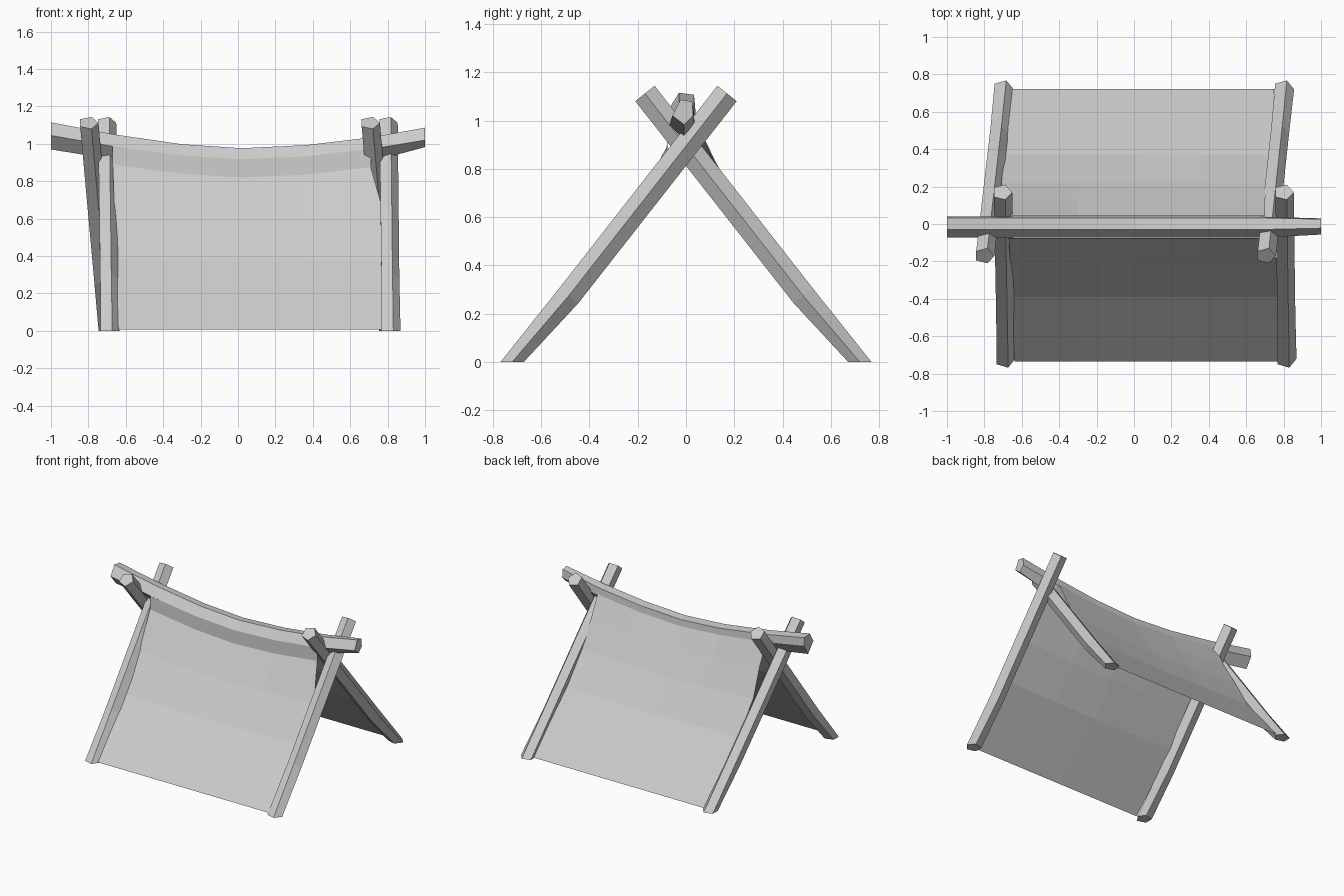
import bpy, math
from mathutils import Vector

if "Cube" in bpy.data.objects:
    bpy.data.objects.remove(bpy.data.objects["Cube"])


def make_object(name, verts, faces):
    mesh = bpy.data.meshes.new(name)
    mesh.from_pydata(verts, [], faces)
    mesh.update()
    obj = bpy.data.objects.new(name, mesh)
    bpy.context.collection.objects.link(obj)
    return obj


def loft(name, rings):
    """Skin a list of equal-sized rings and cap both ends."""
    n = len(rings[0])
    verts = [v for ring in rings for v in ring]
    faces = [(i * n + j, i * n + (j + 1) % n, (i + 1) * n + (j + 1) % n, (i + 1) * n + j)
             for i in range(len(rings) - 1) for j in range(n)]
    faces += [tuple(reversed(range(n))), tuple(range(len(verts) - n, len(verts)))]
    return make_object(name, verts, faces)


def leg(name, x_foot, x_top, side):
    """Five-sided crossed pole with a slight bend; side is -1 front, +1 back."""
    path = [Vector((x_foot, side * 0.72, 0)),
            Vector((x_foot * 0.75 + x_top * 0.25, side * 0.485, 0.275)),
            Vector((x_top, -side * 0.17, 1.112))]
    normal = Vector((0, side * 0.78, 0.62))
    rings = []
    for p, r in zip(path, (0.056, 0.053, 0.054)):
        ring = []
        for k in range(5):
            a = math.tau * k / 5 * -side
            ring.append(p + Vector((r * math.cos(a), 0, 0)) + normal * r * math.sin(a))
        rings.append(ring)
    # feet are cut flat on the ground
    for v in rings[0]:
        v.y += v.z * side * 0.2
        v.z = 0
    loft(name, rings)


# Crossed legs
leg("front_left_leg", -0.69, -0.705, -1)
leg("front_right_leg", 0.813, 0.80, -1)
leg("back_left_leg", -0.70, -0.80, 1)
leg("back_right_leg", 0.80, 0.705, 1)

# Sagging ridge pole, thicker at the left end
ridge = [(-1, 1.045), (-0.66, 0.985), (-0.3, 0.935), (0.02, 0.915),
         (0.36, 0.93), (0.70, 0.97), (1, 1.02)]
section = [(-0.03, 0.07), (0.034, 0.062), (0.04, 0), (-0.01, -0.075), (-0.075, 0)]
rings = []
for i, (x, z) in enumerate(ridge):
    sy = 0.75 if i == 6 else 0.97
    sz = (1, 0.93, 0.9, 0.88, 0.9, 0.9, 0.95)[i]
    rings.append([(x, y * sy, z + dz * (0.5 if i == 6 and dz < 0 else sz))
                  for y, dz in reversed(section)])
loft("ridge_pole", rings)


def cloth(name, rows, left, right):
    """Hanging sheet; rows are (y, z, share of the ridge sag)."""
    verts, faces = [], []
    for (y, z, sag), xl, xr in zip(rows, left, right):
        for i, x in enumerate((xl, -0.3, 0.02, 0.36, xr)):
            verts.append((x, y, z + sag * (ridge[i + 1][1] - 0.915)))
    for r in range(len(rows) - 1):
        for c in range(4):
            a = r * 5 + c
            faces.append((a, a + 1, a + 6, a + 5))
    return make_object(name, verts, faces)


# Cloth sheets hanging from the ridge to the ground
cloth("front_cloth",
      [(-0.076, 0.918, 1), (-0.08, 0.82, 1), (-0.22, 0.60, 0.5), (-0.39, 0.37, 0.2), (-0.735, 0.008, 0)],
      (-0.67, -0.67, -0.66, -0.65, -0.64), (0.71, 0.71, 0.78, 0.78, 0.77))
cloth("back_cloth",
      [(0.042, 0.925, 1), (0.122, 0.785, 0.65), (0.22, 0.615, 0.45), (0.37, 0.40, 0.2), (0.722, 0.008, 0)],
      (-0.69, -0.69, -0.71, -0.69, -0.65), (0.70, 0.70, 0.71, 0.73, 0.75))
